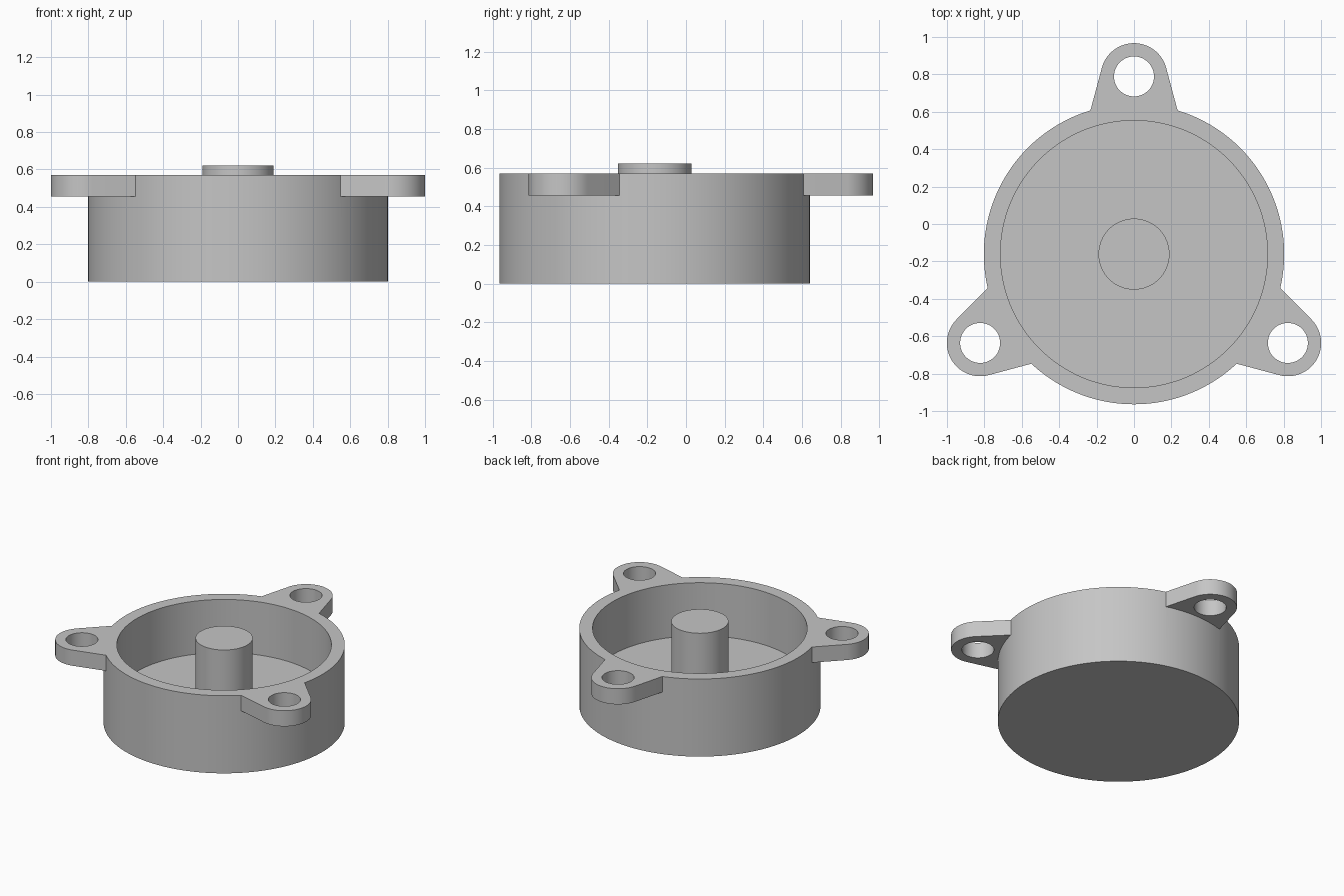
import bpy, bmesh
from math import sin, cos, tan, pi, radians
from mathutils import Matrix, Vector

cube = bpy.data.objects.get("Cube")
if cube:
    bpy.data.objects.remove(cube, do_unlink=True)

CENTRE = Vector((0, -0.161, 0))
WALL_R, BORE_R, POST_R = 0.803, 0.714, 0.19
RIM_Z, FLOOR_Z, POST_Z, LUG_Z = 0.57, 0.18, 0.62, 0.455
LUG_DIST, LUG_R, HOLE_R = 0.95, 0.178, 0.107
FLANK = radians(15)

grey = bpy.data.materials.new("plain grey")
grey.use_nodes = True
colour = (0.56, 0.56, 0.56, 1)
grey.diffuse_color = colour
grey.node_tree.nodes["Principled BSDF"].inputs["Base Color"].default_value = colour


def circle(radius, segments, y=0):
    return [(radius * cos(2 * pi * i / segments), y + radius * sin(2 * pi * i / segments))
            for i in range(segments)]


def prism(name, outline, z0, z1, turn=0):
    """Extrude a counter-clockwise outline from z0 to z1, turned about the body axis."""
    bm = bmesh.new()
    base = bm.faces.new([bm.verts.new((x, y, z0)) for x, y in outline])
    top = bmesh.ops.extrude_face_region(bm, geom=[base])["geom"]
    bmesh.ops.translate(bm, vec=(0, 0, z1 - z0),
                        verts=[v for v in top if isinstance(v, bmesh.types.BMVert)])
    bmesh.ops.recalc_face_normals(bm, faces=bm.faces)
    bm.transform(Matrix.Translation(CENTRE) @ Matrix.Rotation(turn, 4, "Z"))
    mesh = bpy.data.meshes.new(name)
    bm.to_mesh(mesh)
    bm.free()
    mesh.materials.append(grey)
    obj = bpy.data.objects.new(name, mesh)
    bpy.context.collection.objects.link(obj)
    return obj


def combine(target, tool, operation):
    """Apply a boolean and discard the tool object."""
    mod = target.modifiers.new(operation.lower(), "BOOLEAN")
    mod.operation, mod.object, mod.solver = operation, tool, "EXACT"
    bpy.context.view_layer.objects.active = target
    bpy.ops.object.modifier_apply(modifier=mod.name)
    bpy.data.objects.remove(tool, do_unlink=True)


# Round housing
housing = prism("housing", circle(WALL_R, 128), 0, RIM_Z)

# Tapered mounting lugs: rounded tip with straight flanks running into the wall
ROOT_Y = 0.765
steps = 32
tip = [(LUG_R * cos(a), LUG_DIST + LUG_R * sin(a))
       for a in (FLANK + (pi - 2 * FLANK) * i / steps for i in range(steps + 1))]
root_x = tip[0][0] + (tip[0][1] - ROOT_Y) * tan(FLANK)
lug_outline = [(-root_x, ROOT_Y), (root_x, ROOT_Y)] + tip
turns = [2 * pi * k / 3 for k in range(3)]
for turn in turns:
    combine(housing, prism("lug", lug_outline, LUG_Z, RIM_Z, turn), "UNION")

# Bore and screw holes
combine(housing, prism("bore", circle(BORE_R, 128), FLOOR_Z, RIM_Z + 0.2), "DIFFERENCE")
for turn in turns:
    hole = prism("hole", circle(HOLE_R, 48, LUG_DIST), LUG_Z - 0.1, RIM_Z + 0.1, turn)
    combine(housing, hole, "DIFFERENCE")

# Centre post standing on the floor
post = prism("centre_post", circle(POST_R, 64), FLOOR_Z - 0.02, POST_Z)

# Smooth round walls, sharp rims
for obj in (housing, post):
    bpy.ops.object.select_all(action="DESELECT")
    obj.select_set(True)
    bpy.context.view_layer.objects.active = obj
    bpy.ops.object.shade_smooth_by_angle(angle=radians(25))
